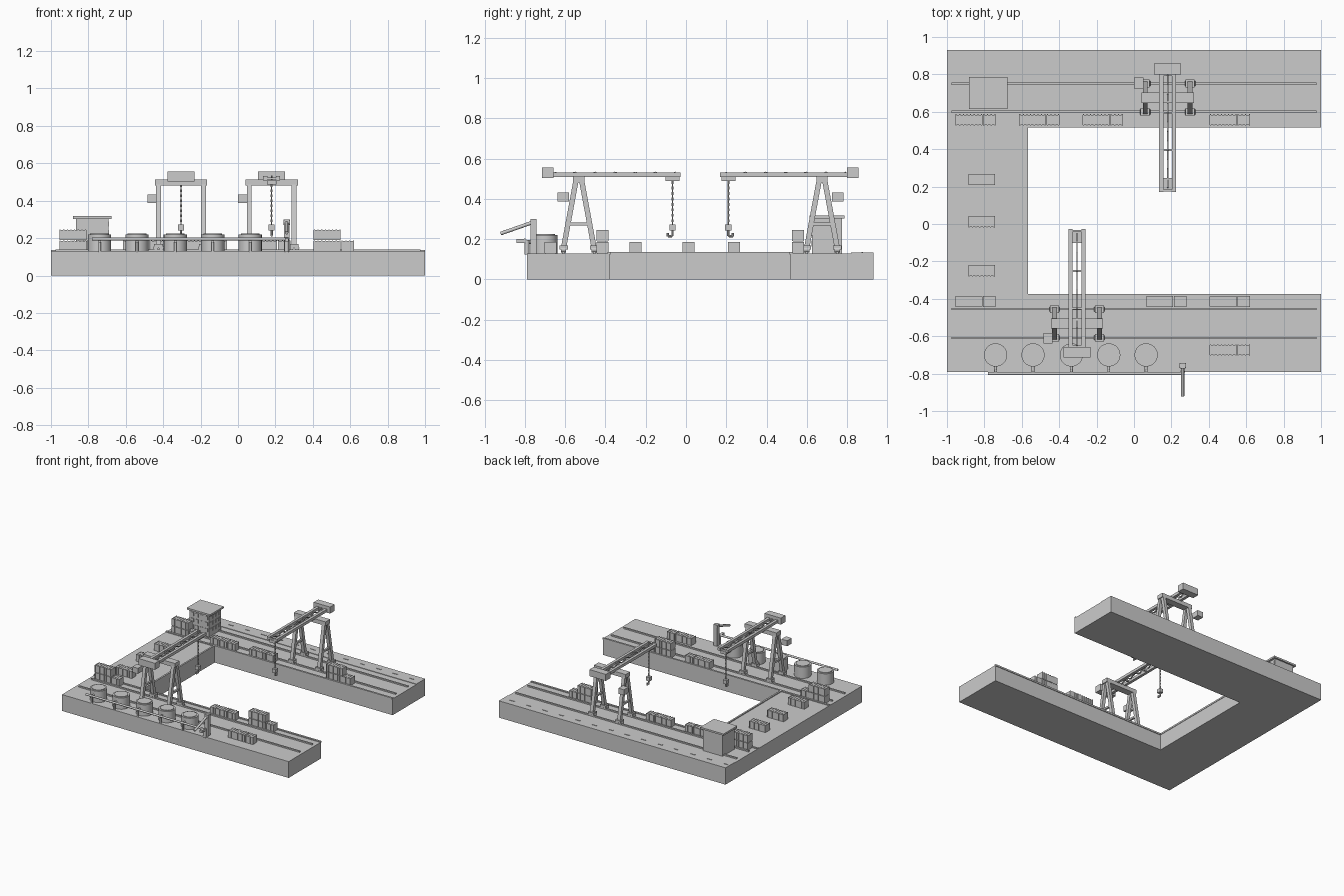
import bpy, bmesh, math
from mathutils import Vector, Matrix

parts = {}

def part(name):
    return parts.setdefault(name, bmesh.new())

def box(name, x, y, z):
    # axis-aligned box from (min, max) pairs
    size = Matrix.Diagonal((x[1] - x[0], y[1] - y[0], z[1] - z[0], 1))
    mid = Vector((sum(x) / 2, sum(y) / 2, sum(z) / 2))
    bmesh.ops.create_cube(part(name), size=1, matrix=Matrix.Translation(mid) @ size)

def frame(p, q):
    p, q = Vector(p), Vector(q)
    d = q - p
    return Matrix.Translation((p + q) / 2) @ d.to_track_quat('Z', 'Y').to_matrix().to_4x4(), d.length

def beam(name, p, q, w):
    m, length = frame(p, q)
    bmesh.ops.create_cube(part(name), size=1, matrix=m @ Matrix.Diagonal((w, w, length, 1)))

def tube(name, p, q, r, n=16):
    m, length = frame(p, q)
    bmesh.ops.create_cone(part(name), cap_ends=True, segments=n, radius1=r, radius2=r,
                          depth=length, matrix=m)

DECK = 0.13

# Quays
box("front_quay", (-1, 1), (-0.79, -0.38), (0, DECK))
box("back_quay", (-1, 1), (0.52, 0.93), (0, DECK))
box("left_quay", (-1, -0.57), (-0.38, 0.52), (0, DECK))

# Raised edge along the water
box("quay_coping", (-1, 1), (-0.39, -0.375), (DECK - 0.006, 0.137))
box("quay_coping", (-1, 1), (0.515, 0.53), (DECK - 0.006, 0.137))
box("quay_coping", (-0.58, -0.567), (-0.375, 0.515), (DECK - 0.006, 0.137))

# Road with centre dashes
box("road", (-1, 1), (0.82, 0.93), (DECK - 0.004, 0.134))
for i in range(14):
    x = -0.965 + 0.145 * i
    box("road_dashes", (x - 0.02, x + 0.02), (0.871, 0.879), (0.132, 0.137))

# Crane rails
for y in (-0.61, -0.455, 0.60, 0.75):
    box("crane_rails", (-0.975, 0.975), (y - 0.006, y + 0.006), (DECK - 0.002, 0.14))

# Containers with ribbed sides
def container(x, y, z, length):
    w, h = 0.027, 0.055
    box("containers", (x, x + length), (y - w, y + w), (z, z + h))
    n = round(length / 0.02)
    for i in range(n + 1):
        rx = x + 0.004 + (length - 0.008) * i / n
        box("container_ribs", (rx - 0.003, rx + 0.003), (y - w - 0.003, y + w + 0.003),
            (z + 0.002, z + h + 0.002))

for x, y, tall in ((-0.955, 0.557, 1), (-0.615, 0.557, 0), (-0.275, 0.557, 0), (0.405, 0.557, 1),
                   (-0.955, -0.415, 1), (0.065, -0.415, 0), (0.405, -0.415, 1),
                   (0.405, -0.673, 0)):
    container(x, y, DECK, 0.144)
    container(x + 0.148, y, DECK, 0.068)
    if tall:
        container(x, y, DECK + 0.059, 0.144)
for y in (-0.25, 0.012, 0.238):
    container(-0.887, y, DECK, 0.144)

# Storage tanks, pipeline and outlets
for x in (-0.74, -0.54, -0.335, -0.135, 0.065):
    tube("tanks", (x, -0.70, DECK), (x, -0.70, 0.22), 0.062, 32)
    tube("tank_lids", (x, -0.70, 0.218), (x, -0.70, 0.225), 0.05, 32)
    tube("tank_outlets", (x, -0.75, 0.185), (x, -0.80, 0.185), 0.008)
    tube("tank_outlets", (x, -0.785, 0.125), (x, -0.785, 0.195), 0.007)
tube("pipeline", (-0.78, -0.80, 0.195), (0.27, -0.80, 0.195), 0.008)

# Loading arm
box("loading_arm_post", (0.245, 0.276), (-0.772, -0.742), (DECK, 0.30))
tube("loading_arm", (0.26, -0.757, 0.285), (0.26, -0.92, 0.228), 0.009)
tube("loading_arm_joint", (0.242, -0.757, 0.285), (0.278, -0.757, 0.285), 0.014)
box("loading_arm_flange", (0.25, 0.27), (-0.842, -0.795), (0.182, 0.2))
tube("loading_arm_flange", (0.26, -0.79, 0.125), (0.26, -0.79, 0.195), 0.012)

# Port office
box("office", (-0.865, -0.693), (0.626, 0.774), (DECK, 0.305))
box("office_roof", (-0.882, -0.676), (0.614, 0.786), (0.303, 0.317))
for z in (0.165, 0.215, 0.262):
    for i in range(4):
        x, y = -0.84 + 0.041 * i, 0.645 + 0.036 * i
        box("office_windows", (x - 0.012, x + 0.012), (0.622, 0.63), (z, z + 0.028))
        box("office_windows", (-0.697, -0.689), (y - 0.011, y + 0.011), (z, z + 0.028))

# Gantry cranes: s points from the crane to the water
def crane(pre, cx, cy, s):
    def bx(name, x, y, z):
        ys = sorted((cy + s * y[0], cy + s * y[1]))
        box(pre + name, (cx + x[0], cx + x[1]), ys, z)

    def at(x, y, z):
        return (cx + x, cy + s * y, z)

    for x in (-0.12, 0.12):
        for y in (-0.076, 0.076):
            beam(pre + "_legs", at(x, y, 0.155), at(x, y * 0.2, 0.485), 0.026)
            bx("_bogies", (x - 0.024, x + 0.024), (y - 0.021, y + 0.021), (0.148, 0.168))
            for wx in (-0.015, 0.015):
                tube(pre + "_wheels", at(x + wx, y - 0.013, 0.148), at(x + wx, y + 0.013, 0.148), 0.013)
        beam(pre + "_leg_braces", at(x, -0.055, 0.275), at(x, 0.055, 0.275), 0.015)
    bx("_top_beam", (-0.14, 0.14), (-0.028, 0.028), (0.481, 0.513))
    # Twin boom with zigzag lattice
    for x in (-0.034, 0.034):
        bx("_boom", (x - 0.011, x + 0.011), (-0.16, 0.505), (0.509, 0.531))
    n = 12
    for i in range(n):
        y0, y1 = -0.12 + 0.6 * i / n, -0.12 + 0.6 * (i + 1) / n
        z0, z1 = (0.512, 0.532) if i % 2 else (0.532, 0.512)
        beam(pre + "_lattice", at(0, y0, z0), at(0, y1, z1), 0.007)
    for y in (-0.12, 0.08, 0.28, 0.495):
        bx("_boom_ties", (-0.034, 0.034), (y - 0.005, y + 0.005), (0.513, 0.525))
    bx("_counterweight", (-0.072, 0.072), (-0.182, -0.125), (0.503, 0.555))
    bx("_cab", (-0.18, -0.13), (-0.107, -0.05), (0.388, 0.432))
    # Trolley, hoist line and hook
    bx("_trolley", (-0.025, 0.025), (0.43, 0.50), (0.488, 0.511))
    tube(pre + "_hoist_line", at(0, 0.465, 0.27), at(0, 0.465, 0.49), 0.003, 8)
    for i in range(8):
        z = 0.285 + 0.027 * i
        tube(pre + "_hoist_line", at(0, 0.465, z), at(0, 0.465, z + 0.014), 0.005, 8)
    bx("_hook_block", (-0.016, 0.016), (0.449, 0.481), (0.242, 0.272))
    hook = [at(0, 0.465, 0.245), at(0, 0.465, 0.216), at(0, 0.442, 0.214), at(0, 0.442, 0.23)]
    for p, q in zip(hook, hook[1:]):
        tube(pre + "_hook", p, q, 0.006, 8)

crane("back_crane", 0.18, 0.675, -1)
crane("front_crane", -0.305, -0.532, 1)

# Turn the collected parts into objects
for name, bm in parts.items():
    mesh = bpy.data.meshes.new(name)
    bm.to_mesh(mesh)
    bm.free()
    ob = bpy.data.objects.new(name, mesh)
    bpy.context.collection.objects.link(ob)
    bpy.ops.object.select_all(action='DESELECT')
    ob.select_set(True)
    bpy.context.view_layer.objects.active = ob
    bpy.ops.object.shade_smooth_by_angle(angle=math.radians(35))
